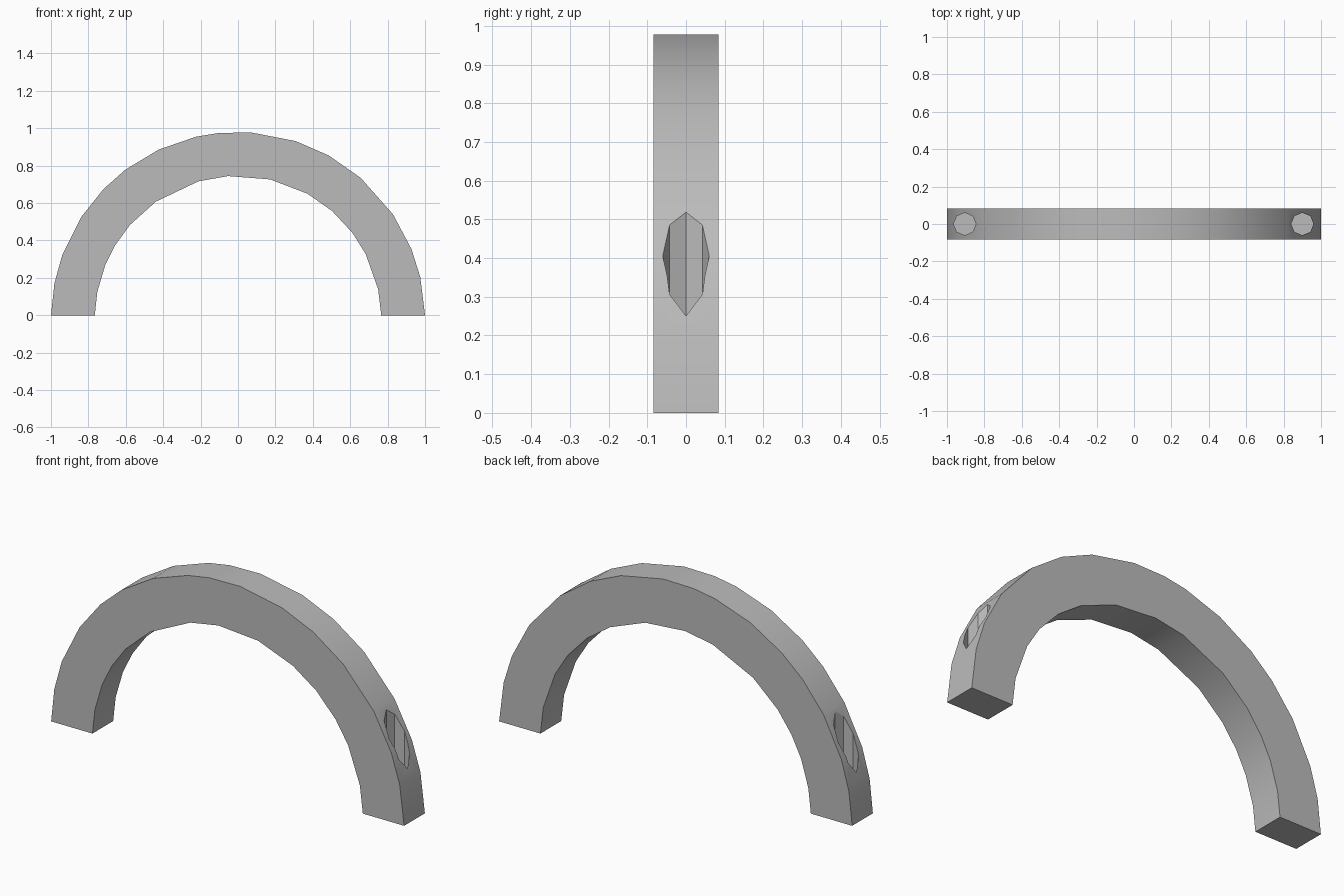
import bpy
import bmesh
from math import radians, sin, cos
from mathutils import Matrix, Vector

default_cube = bpy.data.objects.get("Cube")
if default_cube:
    bpy.data.objects.remove(default_cube, do_unlink=True)

HALF_WIDTH = 0.084
CENTRE_Z = -0.02
OUTER_RADIUS = 1.0
INNER_RADIUS = 0.766
HOLE_RADIUS = 0.06
HOLE_FLOOR = 0.15
HOLE_TOP = 0.8

grey = bpy.data.materials.new("plain grey")
grey.use_nodes = True
colour = (0.5, 0.5, 0.5, 1)
grey.diffuse_color = colour
grey.node_tree.nodes["Principled BSDF"].inputs["Base Color"].default_value = colour


def make_object(name, bm):
    """Turn a bmesh into a linked grey object."""
    bmesh.ops.recalc_face_normals(bm, faces=bm.faces)
    mesh = bpy.data.meshes.new(name)
    bm.to_mesh(mesh)
    bm.free()
    mesh.materials.append(grey)
    obj = bpy.data.objects.new(name, mesh)
    bpy.context.collection.objects.link(obj)
    return obj


def arc(radius, angles):
    """Points on the front plane, with both ends cut flat on the floor."""
    points = [Vector((radius * cos(radians(a)), -HALF_WIDTH,
                      CENTRE_Z + radius * sin(radians(a)))) for a in angles]
    points[0].z = points[-1].z = 0
    return points


# Arched handle: uneven facets around a half ring, extruded front to back
outer = arc(OUTER_RADIUS, [1, 13, 22, 34, 49, 61, 72, 86, 96, 103, 115,
                           127, 136, 147, 160, 169, 179])
inner = arc(INNER_RADIUS, [1, 12, 27, 37, 49, 61, 77, 94, 106, 125, 139,
                           149, 158, 169, 179])
bm = bmesh.new()
face = bm.faces.new([bm.verts.new(p) for p in outer + inner[::-1]])
extruded = bmesh.ops.extrude_face_region(bm, geom=[face], use_keep_orig=True)
moved = [v for v in extruded["geom"] if isinstance(v, bmesh.types.BMVert)]
bmesh.ops.translate(bm, verts=moved, vec=(0, 2 * HALF_WIDTH, 0))
handle = make_object("arched_handle", bm)


# Blind eight-sided screw holes, bored straight down into each leg
def bore(name, x):
    bm = bmesh.new()
    place = Matrix.Translation((x, 0, (HOLE_FLOOR + HOLE_TOP) / 2))
    bmesh.ops.create_cone(bm, cap_ends=True, segments=8,
                          radius1=HOLE_RADIUS, radius2=HOLE_RADIUS,
                          depth=HOLE_TOP - HOLE_FLOOR, matrix=place)
    cutter = make_object(name, bm)
    cutter.hide_render = True
    cutter.hide_set(True)
    cutter.display_type = 'WIRE'
    cut = handle.modifiers.new(name, 'BOOLEAN')
    cut.operation = 'DIFFERENCE'
    cut.solver = 'EXACT'
    cut.object = cutter
    return cutter


cutters = [bore("left_hole_cutter", 0.9), bore("right_hole_cutter", -0.905)]

# Apply the holes, then remove the cutters
bpy.ops.object.select_all(action='DESELECT')
bpy.context.view_layer.objects.active = handle
handle.select_set(True)
for modifier in list(handle.modifiers):
    bpy.ops.object.modifier_apply(modifier=modifier.name)
for cutter in cutters:
    bpy.data.objects.remove(cutter, do_unlink=True)

bpy.ops.object.shade_smooth_by_angle(angle=radians(30))
